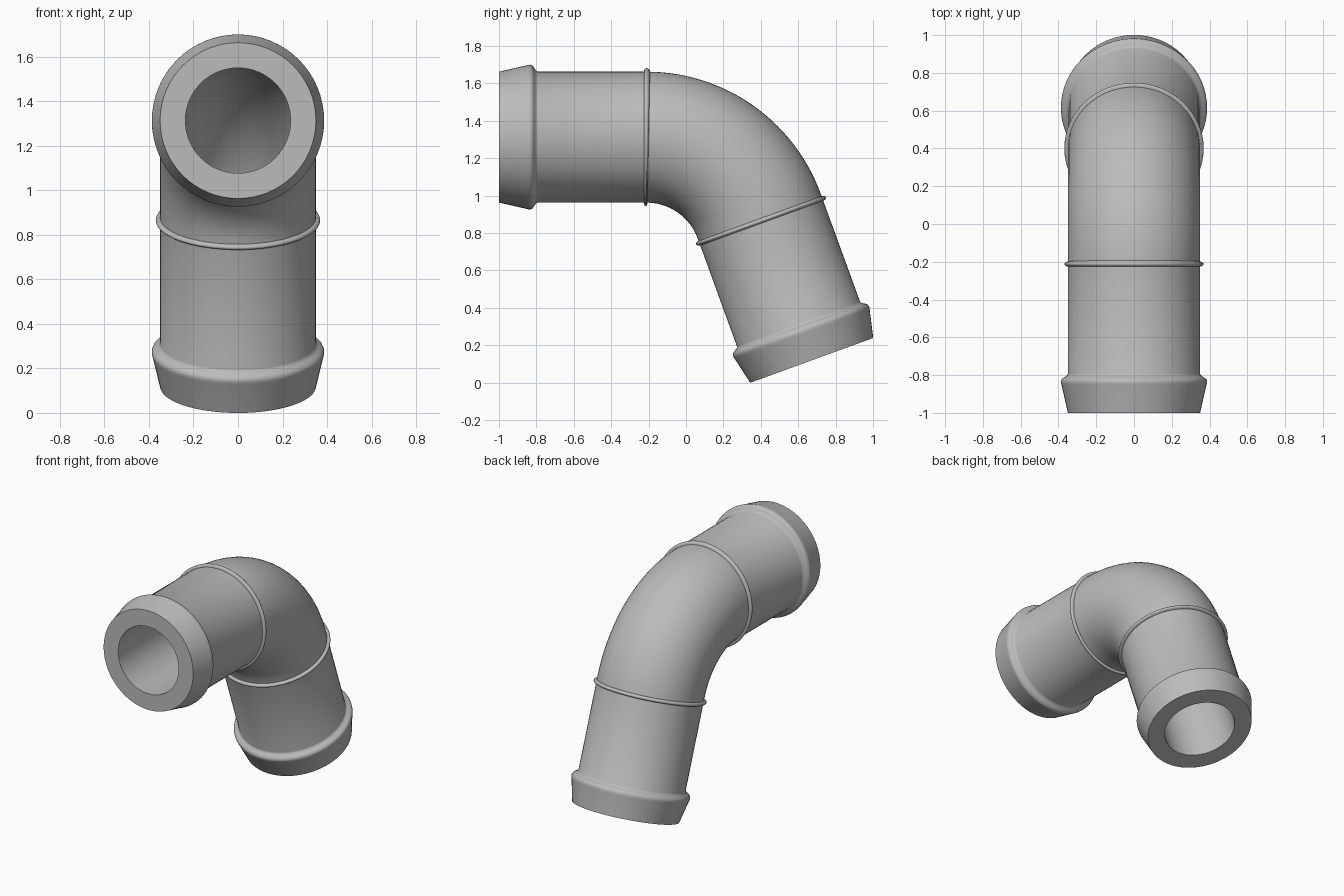
import bpy
import bmesh
import math
from mathutils import Vector

if "Cube" in bpy.data.objects:
    bpy.data.objects.remove(bpy.data.objects["Cube"], do_unlink=True)

# Main dimensions
SIDES = 64
PIPE_R, BORE_R = 0.35, 0.2365
AXIS_Z = 1.313
LEG_IN, LEG_OUT = 0.7875, 0.82
BEND_R, BEND_ANGLE = 0.643, math.radians(70)
BEND_END = LEG_IN + BEND_R * BEND_ANGLE
TOTAL = BEND_END + LEG_OUT

grey = bpy.data.materials.new("pipe_grey")
grey.use_nodes = True
colour = (0.5, 0.5, 0.5, 1)
grey.diffuse_color = colour
grey.node_tree.nodes["Principled BSDF"].inputs["Base Color"].default_value = colour


def frame(s):
    """Centre and upward normal of the pipe axis at distance s."""
    a = min(max((s - LEG_IN) / BEND_R, 0), BEND_ANGLE)
    tangent = Vector((0, math.cos(a), -math.sin(a)))
    normal = Vector((0, math.sin(a), math.cos(a)))
    centre = Vector((0, -1 + min(s, LEG_IN), AXIS_Z))
    centre += BEND_R * Vector((0, math.sin(a), math.cos(a) - 1))
    centre += tangent * max(s - BEND_END, 0)
    return centre, normal


def sweep(name, *profiles):
    """Revolve (distance, radius) profiles around the bent axis."""
    bm = bmesh.new()
    for profile in profiles:
        rings = []
        for s, r in profile:
            centre, normal = frame(s)
            ring = []
            for j in range(SIDES):
                t = math.tau * j / SIDES
                across = Vector((r * math.cos(t), 0, 0))
                ring.append(bm.verts.new(centre + across + normal * r * math.sin(t)))
            rings.append(ring)
        for a, b in zip(rings, rings[1:]):
            for j in range(SIDES):
                k = (j + 1) % SIDES
                bm.faces.new((a[j], b[j], b[k], a[k]))
    mesh = bpy.data.meshes.new(name)
    bm.to_mesh(mesh)
    bm.free()
    mesh.materials.append(grey)
    obj = bpy.data.objects.new(name, mesh)
    bpy.context.collection.objects.link(obj)
    bpy.ops.object.select_all(action="DESELECT")
    obj.select_set(True)
    bpy.context.view_layer.objects.active = obj
    bpy.ops.object.shade_smooth_by_angle(angle=math.radians(40))
    return obj


# Straight ends: bore, flat mouth, tapered collar with a rounded shoulder
collar = [(0, PIPE_R), (0.145, 0.383), (0.157, 0.3865), (0.168, 0.387),
          (0.178, 0.383), (0.186, 0.374), (0.192, 0.363), (0.199, 0.354),
          (0.208, PIPE_R)]


def leg_profile(length):
    return [(length, BORE_R), (0, BORE_R)] + collar + [(length, PIPE_R)]


sweep("inlet_pipe", leg_profile(LEG_IN))
sweep("outlet_pipe", [(TOTAL - s, r) for s, r in reversed(leg_profile(LEG_OUT))])

# Curved elbow with outer skin and bore
steps = 28
stations = [LEG_IN + (BEND_END - LEG_IN) * i / steps for i in range(steps + 1)]
sweep("elbow",
      [(s, PIPE_R) for s in stations],
      [(s, BORE_R) for s in reversed(stations)])

# Raised seam beads where the elbow meets the straight ends
for name, s in (("inlet_bead", LEG_IN), ("outlet_bead", BEND_END + 0.026)):
    arc = [math.pi * i / 8 for i in range(9)]
    sweep(name, [(s - 0.013 * math.cos(t), PIPE_R - 0.001 + 0.02 * math.sin(t)) for t in arc])
